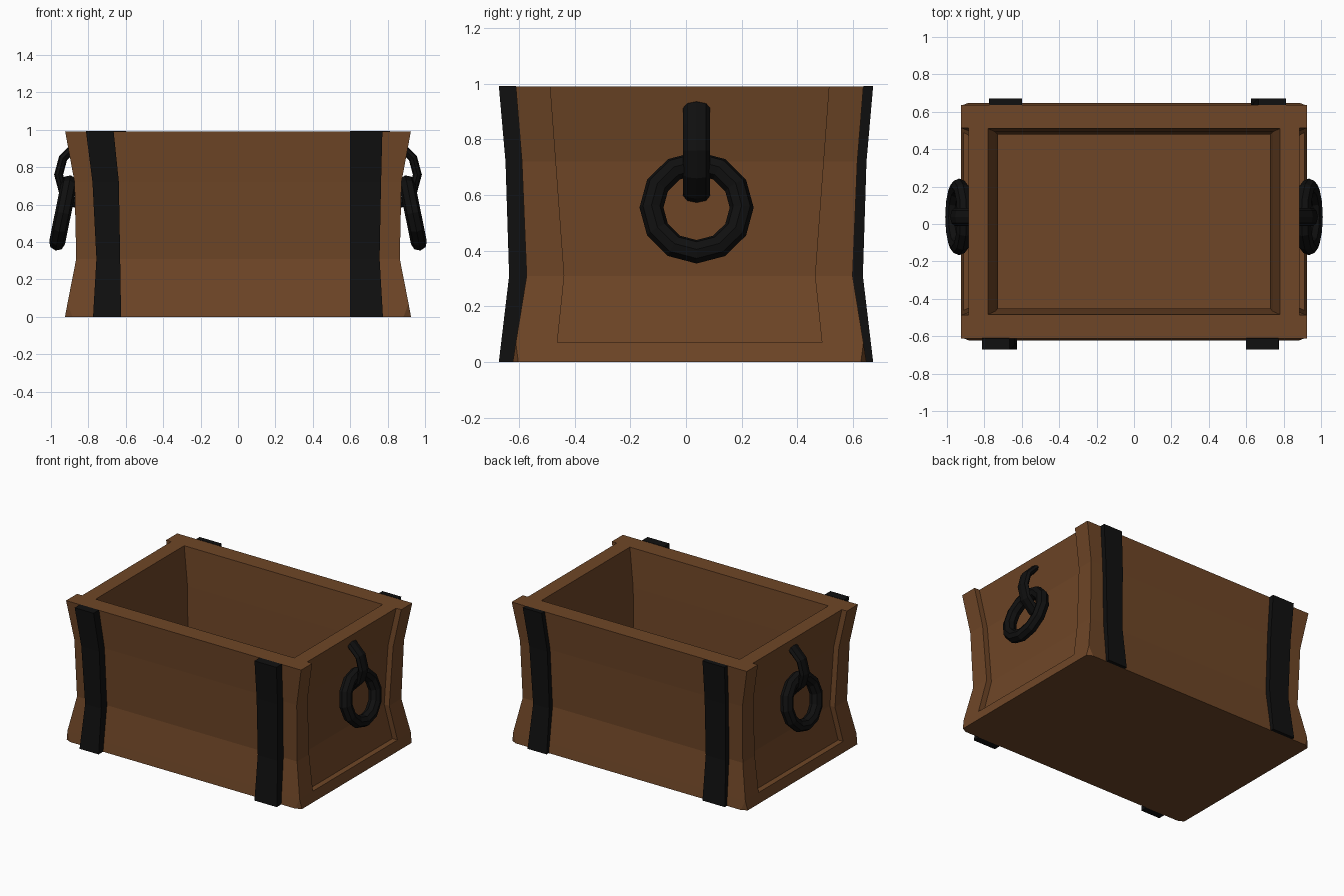
import bpy, bmesh, math
from mathutils import Matrix, Vector

old = bpy.data.objects.get("Cube")
if old:
    bpy.data.objects.remove(old, do_unlink=True)


def material(name, colour):
    m = bpy.data.materials.new(name)
    m.use_nodes = True
    m.diffuse_color = colour
    m.node_tree.nodes["Principled BSDF"].inputs["Base Color"].default_value = colour
    return m


wood = material("brown wood", (0.158, 0.061, 0.020, 1))
iron = material("black iron", (0.005, 0.005, 0.005, 1))


def loft(name, rings, mat, closed=False):
    """Skin a series of equal-length point rings, capping the ends unless closed."""
    bm = bmesh.new()
    rows = [[bm.verts.new(p) for p in ring] for ring in rings]
    n = len(rows[0])
    pairs = list(zip(rows, rows[1:]))
    if closed:
        pairs.append((rows[-1], rows[0]))
    else:
        bm.faces.new(rows[0])
        bm.faces.new(rows[-1])
    for a, b in pairs:
        for i in range(n):
            j = (i + 1) % n
            bm.faces.new((a[i], a[j], b[j], b[i]))
    bmesh.ops.remove_doubles(bm, verts=bm.verts, dist=0.0005)
    bmesh.ops.recalc_face_normals(bm, faces=bm.faces)
    mesh = bpy.data.meshes.new(name)
    bm.to_mesh(mesh)
    bm.free()
    mesh.materials.append(mat)
    obj = bpy.data.objects.new(name, mesh)
    bpy.context.collection.objects.link(obj)
    return obj


CY = 0.013      # middle of the box in depth


def section(z, x, y, notch, depth=0.0, chamfer=0.0):
    """Outer outline with a recess in each end wall."""
    half = [(x - 2 * chamfer, -y), (x, -y + chamfer), (x, -notch), (x - depth, -notch)]
    side = half + [(px, -py) for px, py in reversed(half)]
    return [Vector((s * px, s * py + CY, z)) for s in (1, -1) for px, py in side]


def opening(z, x, y):
    """Inner rectangle with the same point count as the outer outline."""
    corners = ((x, -y), (x, y), (-x, y), (-x, -y))
    return [Vector((px, py + CY, z)) for px, py in corners for _ in range(4)]


# Pinched open box
body = [
    section(0, 0.925, 0.635, 0.49, chamfer=0.02),
    section(0.07, 0.912, 0.624, 0.475),
    section(0.07, 0.912, 0.624, 0.475, 0.04),
    section(0.31, 0.865, 0.585, 0.45, 0.04),
    section(0.72, 0.874, 0.602, 0.48, 0.04),
    section(0.99, 0.924, 0.624, 0.50, 0.04),
    opening(0.99, 0.78, 0.497),
    opening(0.72, 0.742, 0.48),
    opening(0.31, 0.728, 0.465),
    opening(0.07, 0.76, 0.49),
]
loft("box_body", body, wood)

# Iron straps: height, left edge, right edge, wall depth, outer depth
curved = [(0, -0.775, -0.625, 0.635, 0.672), (0.31, -0.757, -0.63, 0.585, 0.635),
          (0.72, -0.778, -0.637, 0.602, 0.648), (0.992, -0.813, -0.665, 0.624, 0.672)]
straight = [(0, 0.60, 0.775, 0.635, 0.672), (0.31, 0.60, 0.757, 0.585, 0.635),
            (0.72, 0.60, 0.765, 0.602, 0.648), (0.992, 0.60, 0.772, 0.624, 0.672)]
for side, s in (("front", 1), ("back", -1)):
    for kind, levels in (("curved", curved), ("straight", straight)):
        rings = []
        for z, x0, x1, wall, out in levels:
            inner, outer = -s * wall + CY, -s * out
            rings.append([(s * x0, inner, z), (s * x1, inner, z),
                          (s * x1, outer, z), (s * x0, outer, z)])
        loft(f"{side}_{kind}_strap", rings, iron)


def arc_rings(radius, wide, thick, start, stop, count, sides=8):
    """Tube sections around an arc in the xz plane."""
    rings = []
    for i in range(count):
        a = start + (stop - start) * i / (count - 1)
        ring = []
        for k in range(sides):
            b = math.tau * k / sides
            r = radius + thick * math.cos(b)
            ring.append(Vector((r * math.cos(a), wide * math.sin(b), r * math.sin(a))))
        rings.append(ring)
    return rings


# Hooks and hanging rings on both ends
HY = 0.038
for side, s in (("left", 1), ("right", -1)):
    mirror = Matrix.Diagonal((s, 1, 1, 1))
    hook_place = mirror @ Matrix.Translation((0.783, HY, 0.76))
    hook = arc_rings(0.176, 0.048, 0.024, -math.pi / 2, math.pi / 2, 7)
    loft(f"{side}_hook", [[hook_place @ p for p in r] for r in hook], iron)

    ring_place = (mirror @ Matrix.Translation((0.935, HY, 0.555))
                  @ Matrix.Rotation(-0.2, 4, 'Y') @ Matrix.Rotation(math.pi / 2, 4, 'Z'))
    ring = arc_rings(0.162, 0.043, 0.043, 0, math.tau * 11 / 12, 12)
    loft(f"{side}_handle_ring", [[ring_place @ p for p in r] for r in ring], iron, closed=True)
